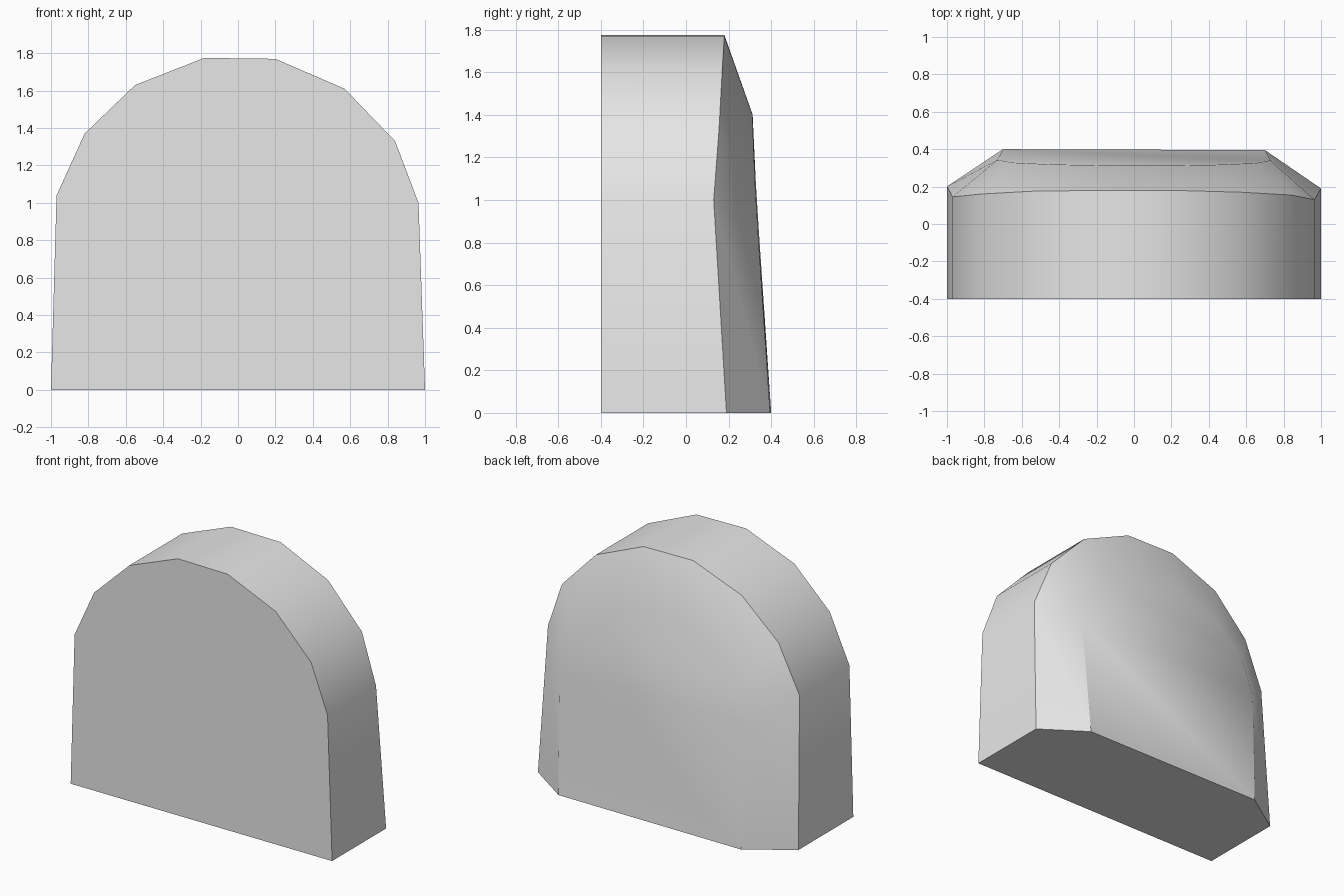
import bpy
import bmesh
import math

cube = bpy.data.objects.get("Cube")
if cube:
    bpy.data.objects.remove(cube, do_unlink=True)

# Plain grey material
grey = bpy.data.materials.new("plain grey")
grey.use_nodes = True
colour = (0.8, 0.8, 0.8, 1.0)
grey.diffuse_color = colour
grey.node_tree.nodes["Principled BSDF"].inputs["Base Color"].default_value = colour

# Arch outline: x, z, and depth of the rear rim
outline = [
    (-1.0, 0.0, 0.20), (-0.97, 1.04, 0.145), (-0.82, 1.37, 0.16),
    (-0.55, 1.63, 0.175), (-0.18, 1.775, 0.18), (0.20, 1.77, 0.18),
    (0.57, 1.61, 0.17), (0.84, 1.33, 0.155), (0.965, 1.0, 0.13),
    (1.0, 0.0, 0.19),
]
# Smaller arch of the raised back panel: x, z, depth
panel = [
    (-0.70, 0.0, 0.40), (-0.73, 0.84, 0.343), (-0.65, 1.08, 0.328),
    (-0.43, 1.29, 0.318), (-0.15, 1.40, 0.313), (0.15, 1.40, 0.312),
    (0.43, 1.28, 0.316), (0.65, 1.06, 0.325), (0.73, 0.82, 0.34),
    (0.70, 0.0, 0.395),
]

bm = bmesh.new()
front = [bm.verts.new((x, -0.4, z)) for x, z, y in outline]
rim = [bm.verts.new((x, y, z)) for x, z, y in outline]
back = [bm.verts.new((x, y, z)) for x, z, y in panel]

# Front face, outer wall and rear bevel
bm.faces.new(front)
for near, far in ((front, rim), (rim, back)):
    for i in range(len(outline) - 1):
        bm.faces.new((near[i], near[i + 1], far[i + 1], far[i]))

# Back panel in level strips, and the flat underside
last = len(back) - 1
for i in range(last // 2):
    bm.faces.new((back[i], back[i + 1], back[last - i - 1], back[last - i]))
bm.faces.new((front[0], rim[0], back[0], back[-1], rim[-1], front[-1]))
bmesh.ops.recalc_face_normals(bm, faces=bm.faces)

mesh = bpy.data.meshes.new("arched_block")
bm.to_mesh(mesh)
bm.free()
mesh.materials.append(grey)
block = bpy.data.objects.new("arched_block", mesh)
bpy.context.scene.collection.objects.link(block)

# Smooth curve with crisp rims
bpy.ops.object.select_all(action="DESELECT")
block.select_set(True)
bpy.context.view_layer.objects.active = block
bpy.ops.object.shade_smooth_by_angle(angle=math.radians(35))
